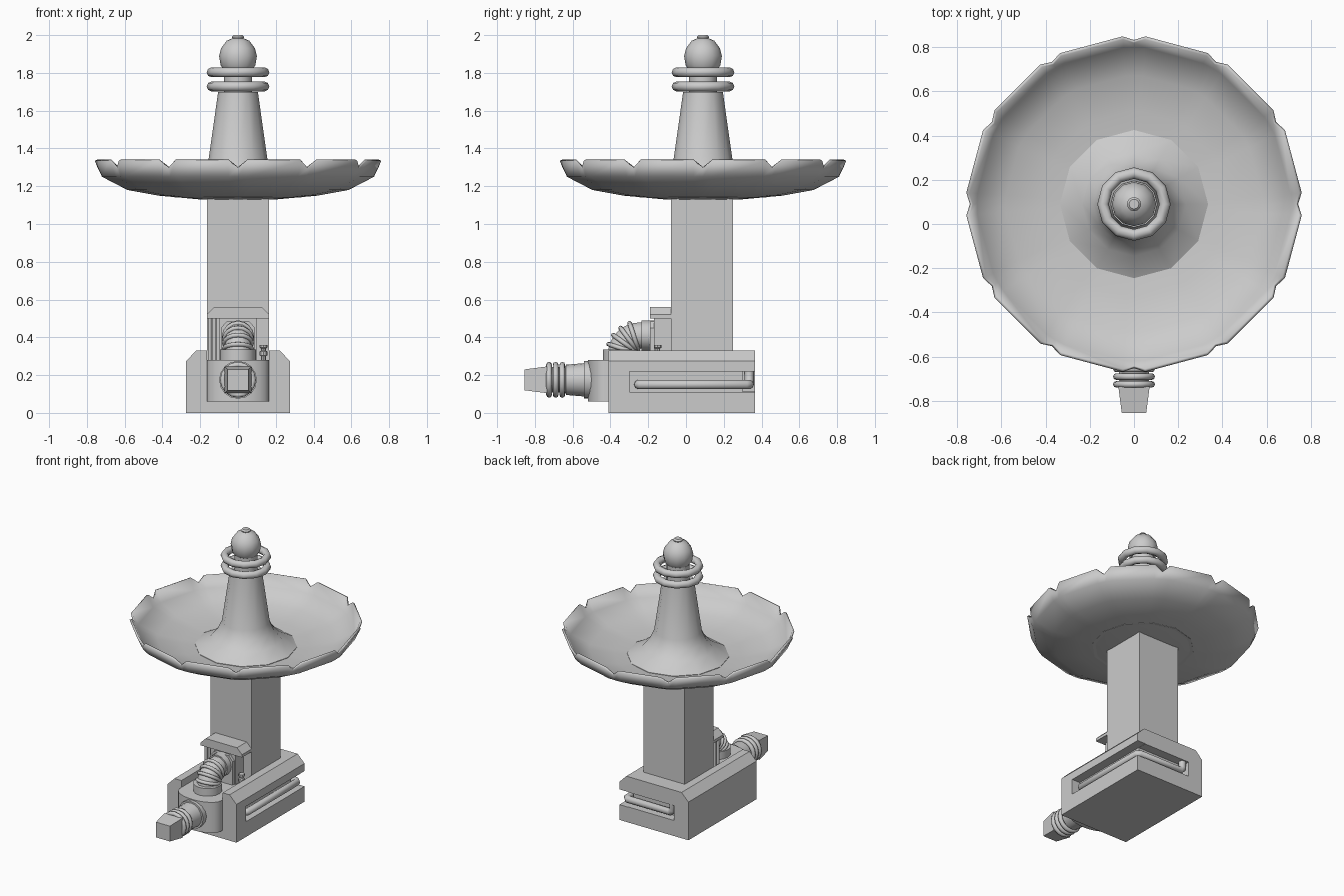
import bpy, bmesh
from math import sin, cos, pi, radians
from mathutils import Matrix, Vector

cube = bpy.data.objects.get("Cube")
if cube:
    bpy.data.objects.remove(cube, do_unlink=True)

AXIS_Y = 0.09                                   # centre line of column and bowl
FORWARD = Matrix.Rotation(pi / 2, 4, 'X')       # turns +z towards the front


def finish(name, bm, smooth=None):
    bmesh.ops.recalc_face_normals(bm, faces=bm.faces)
    mesh = bpy.data.meshes.new(name)
    bm.to_mesh(mesh)
    bm.free()
    obj = bpy.data.objects.new(name, mesh)
    bpy.context.collection.objects.link(obj)
    bpy.ops.object.select_all(action='DESELECT')
    obj.select_set(True)
    bpy.context.view_layer.objects.active = obj
    if smooth:
        bpy.ops.object.shade_smooth_by_angle(angle=radians(smooth))
    return obj


def box(name, x, y, z):
    bm = bmesh.new()
    bmesh.ops.create_cube(bm, size=1)
    for v in bm.verts:
        v.co = [a + (c + 0.5) * (b - a) for c, (a, b) in zip(v.co, (x, y, z))]
    return finish(name, bm)


def prism(name, outline, direction, smooth=None):
    """Extrude a flat outline of 3D points along a direction."""
    bm = bmesh.new()
    face = bm.faces.new([bm.verts.new(p) for p in outline])
    new = bmesh.ops.extrude_face_region(bm, geom=[face])["geom"]
    bmesh.ops.translate(bm, vec=direction,
                        verts=[g for g in new if isinstance(g, bmesh.types.BMVert)])
    return finish(name, bm, smooth)


def lathe(name, profile, origin, turn=Matrix(), sides=12, smooth=40):
    """Revolve (radius, height) points about a local z axis."""
    bm = bmesh.new()
    rings = [[bm.verts.new((r * cos(2 * pi * i / sides), r * sin(2 * pi * i / sides), h))
              for i in range(sides)] for r, h in profile]
    for a, b in zip(rings, rings[1:]):
        for i in range(sides):
            j = (i + 1) % sides
            bm.faces.new((a[i], a[j], b[j], b[i]))
    bm.faces.new(rings[0])
    bm.faces.new(rings[-1])
    bm.transform(Matrix.Translation(origin) @ turn)
    return finish(name, bm, smooth)


def ring(name, radius, thick, origin, turn=Matrix(), sides=16):
    bpy.ops.mesh.primitive_torus_add(major_radius=radius, minor_radius=thick,
                                     major_segments=sides, minor_segments=8)
    obj = bpy.context.object
    obj.name = name
    obj.data.transform(Matrix.Translation(origin) @ turn)
    bpy.ops.object.shade_smooth_by_angle(angle=radians(50))


def tube(name, points, radius):
    curve = bpy.data.curves.new(name, 'CURVE')
    curve.dimensions = '3D'
    curve.bevel_depth = radius
    curve.bevel_resolution = 3
    curve.use_fill_caps = True
    spline = curve.splines.new('POLY')
    spline.points.add(len(points) - 1)
    for p, co in zip(spline.points, points):
        p.co = (*co, 1)
    obj = bpy.data.objects.new(name, curve)
    bpy.context.collection.objects.link(obj)


# Base block: chamfered along both long top edges
half = [(0.275, 0), (0.275, 0.275), (0.22, 0.33)]
outline = half + [(-x, z) for x, z in reversed(half)]
base = prism("base", [(x, -0.41, z) for x, z in outline], (0, 0.775, 0))

# Front channel and the slot that wraps the left side and the back
cutters = [
    box("channel_cutter", (-0.165, 0.165), (-0.5, -0.08), (0.28, 0.4)),
    box("side_slot_cutter", (0.21, 0.4), (-0.3, 0.4), (0.11, 0.22)),
    box("back_slot_cutter", (-0.16, 0.39), (0.3, 0.41), (0.112, 0.218)),
]
bpy.context.view_layer.objects.active = base
for cutter in cutters:
    cutter.hide_render = True
    mod = base.modifiers.new(cutter.name, 'BOOLEAN')
    mod.operation = 'DIFFERENCE'
    mod.solver = 'EXACT'
    mod.object = cutter
    bpy.ops.object.modifier_apply(modifier=mod.name)
    bpy.data.objects.remove(cutter, do_unlink=True)

# Handrail pipe lying in the slot
tube("slot_pipe", [(0.2, -0.25, 0.15), (0.235, -0.25, 0.15), (0.245, -0.24, 0.15),
                   (0.245, 0.315, 0.15), (0.225, 0.335, 0.15), (-0.11, 0.335, 0.15),
                   (-0.13, 0.335, 0.17), (-0.13, 0.335, 0.23)], 0.025)

# Column and the hood on its front
box("column", (-0.165, 0.165), (-0.08, 0.25), (0.28, 1.14))
half = [(0.165, 0.5), (0.165, 0.52), (0.125, 0.56)]
outline = half + [(-x, z) for x, z in reversed(half)]
prism("hood", [(x, -0.19, z) for x, z in outline], (0, 0.11, 0))
half = [(0.09, 0.28), (0.09, 0.45), (0.06, 0.485)]
outline = half + [(-x, z) for x, z in reversed(half)]
prism("pipe_mount", [(x, -0.19, z) for x, z in outline], (0, 0.11, 0))
box("hood_support", (-0.1, 0.1), (-0.17, -0.08), (0.28, 0.5))

# Rounded pump body set into the front of the base
arc = [(0.165 * cos(t), -0.43 - 0.09 * sin(t))
       for t in (pi * i / 12 for i in range(13))]
prism("pump_body", [(x, y, 0.06) for x, y in [(0.165, -0.4)] + arc + [(-0.165, -0.4)]],
      (0, 0, 0.22), 40)

# Nozzle: collar, cone, ribs and a square tapered tip
lathe("nozzle_barrel", [(0.1, 0.5), (0.1, 0.54), (0.088, 0.54), (0.08, 0.635),
                        (0.068, 0.64), (0.068, 0.745)], (0, 0, 0.175), FORWARD, 16)
for i in range(3):
    ring("nozzle_rib", 0.08, 0.015, (0, -0.655 - 0.035 * i, 0.175), FORWARD)
lathe("nozzle_tip", [(0.1, 0.735), (0.078, 0.855)], (0, 0, 0.175),
      FORWARD @ Matrix.Rotation(pi / 4, 4, 'Z'), 4, None)

# Elbow pipe rising from the pump body into the hood
bend = [(0, -0.245 - 0.1 * cos(t), 0.31 + 0.1 * sin(t))
        for t in (pi / 2 * i / 8 for i in range(9))]
tube("elbow_pipe", [(0, -0.345, 0.27)] + bend + [(0, -0.15, 0.41)], 0.072)
lathe("elbow_flange", [(0.095, 0.27), (0.095, 0.335), (0.08, 0.335)], (0, -0.345, 0), sides=16)
lathe("elbow_collar", [(0.08, 0.15), (0.08, 0.235)], (0, 0, 0.41), FORWARD, 16)
for i in range(1, 5):
    t = pi / 2 * i / 5
    ring("elbow_rib", 0.073, 0.012, (0, -0.245 - 0.1 * cos(t), 0.31 + 0.1 * sin(t)),
         Matrix.Rotation(-t, 4, 'X'))

# Thin rods and a small valve beside the elbow
for x in (-0.15, -0.125):
    tube("thin_rod", [(x, -0.15, 0.28), (x, -0.15, 0.5)], 0.01)
lathe("valve", [(0.012, 0.28), (0.012, 0.3), (0.02, 0.305), (0.02, 0.325), (0.012, 0.33),
                (0.012, 0.34), (0.02, 0.345), (0.02, 0.36)], (0.135, -0.15, 0), sides=8)

# Bowl: twelve petals with a notch between neighbours
bm = bmesh.new()
profile = [(0.2, 1.13), (0.42, 1.15), (0.585, 1.18), (0.72, 1.25), (0.76, 1.335)]
rings = []
for r, z in profile:
    loop = []
    for k in range(12):
        for offset in (-3.9, 0, 3.9):
            notch = z > 1.3 and offset == 0
            a = radians(30 * k + offset)
            rr, zz = (0.742, 1.295) if notch else (r, z)
            loop.append(bm.verts.new((rr * cos(a), AXIS_Y + rr * sin(a), zz)))
    rings.append(loop)
bm.faces.new(rings[0])
for low, high in zip(rings, rings[1:]):
    for i in range(len(low)):
        j = (i + 1) % len(low)
        bm.faces.new((low[i], low[j], high[j], high[i]))
bowl = finish("bowl", bm, 50)
# Normals of the open shell must face down and out before thickening
if min(bowl.data.polygons, key=lambda p: p.center.z).normal.z > 0:
    bowl.data.flip_normals()
shell = bowl.modifiers.new("thickness", 'SOLIDIFY')
shell.thickness = 0.015
shell.offset = -1

# Flared spire, its two rings and the finial
centre = Vector((0, AXIS_Y, 0))
lathe("spire", [(0.335, 1.14), (0.335, 1.16), (0.235, 1.215), (0.185, 1.275), (0.157, 1.335),
                (0.105, 1.7), (0.075, 1.7), (0.075, 1.83)], centre)
for z in (1.728, 1.803):
    ring("spire_ring", 0.14, 0.026, centre + Vector((0, 0, z)), sides=12)
lathe("finial", [(0.078, 1.82), (0.092, 1.84), (0.1, 1.89), (0.09, 1.93), (0.06, 1.97),
                 (0.03, 1.983), (0.032, 1.99), (0.022, 2.0)], centre)
